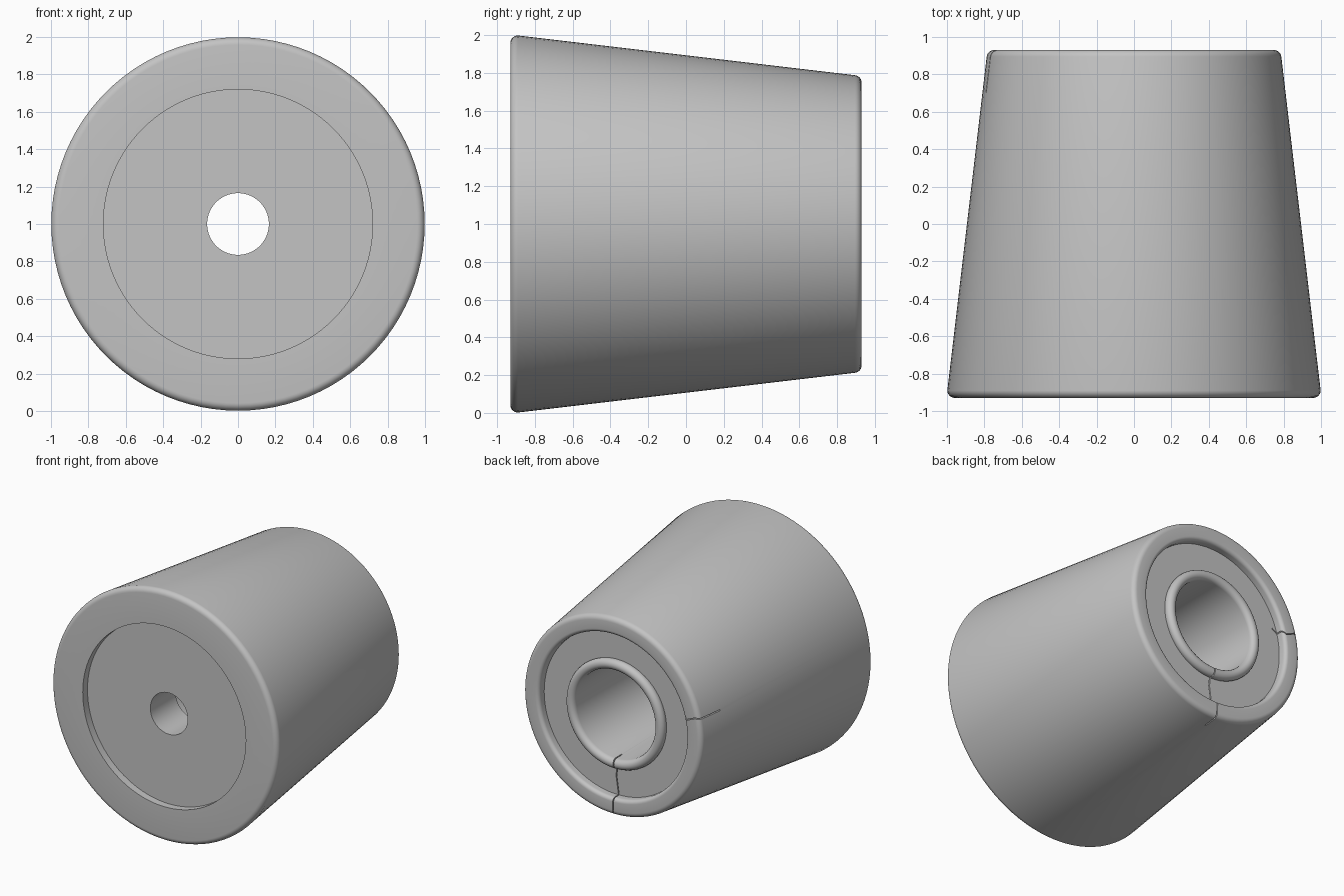
import bpy, bmesh, math
from mathutils import Vector

cube = bpy.data.objects.get("Cube")
if cube:
    bpy.data.objects.remove(cube, do_unlink=True)

SEGMENTS = 96
AXIS_Z = 1.0

grey = bpy.data.materials.new("plain_grey")
grey.use_nodes = True
tone = (0.55, 0.55, 0.55, 1)
grey.diffuse_color = tone
shader = next(n for n in grey.node_tree.nodes if n.type == 'BSDF_PRINCIPLED')
shader.inputs["Base Color"].default_value = tone


def arc(r, y, radius, start, end, steps=6):
    """Profile points (radius, y) along an arc, angles in degrees."""
    angles = [math.radians(start + (end - start) * i / steps) for i in range(steps + 1)]
    return [(r + radius * math.cos(a), y + radius * math.sin(a)) for a in angles]


def make_object(name, bm):
    bmesh.ops.recalc_face_normals(bm, faces=bm.faces)
    mesh = bpy.data.meshes.new(name)
    bm.to_mesh(mesh)
    bm.free()
    mesh.materials.append(grey)
    obj = bpy.data.objects.new(name, mesh)
    bpy.context.collection.objects.link(obj)
    return obj


def lathe(name, profile):
    """Turn a closed profile around the front-to-back axis."""
    bm = bmesh.new()
    rings = []
    for i in range(SEGMENTS):
        a = math.tau * i / SEGMENTS
        rings.append([bm.verts.new((r * math.cos(a), y, AXIS_Z + r * math.sin(a)))
                      for r, y in profile])
    n = len(profile)
    for i in range(SEGMENTS):
        one, two = rings[i], rings[(i + 1) % SEGMENTS]
        for j in range(n):
            k = (j + 1) % n
            bm.faces.new((one[j], one[k], two[k], two[j]))
    return make_object(name, bm)


def crack_cutter(name, path, width, y_start, y_end):
    """Thin jagged blade following an (x, z) path."""
    bm = bmesh.new()
    side = (Vector(path[-1]) - Vector(path[0])).normalized().orthogonal() * width / 2
    left = [Vector(p) + side for p in path]
    right = [Vector(p) - side for p in reversed(path)]
    face = bm.faces.new([bm.verts.new((p.x, y_start, p.y)) for p in left + right])
    moved = bmesh.ops.extrude_face_region(bm, geom=[face])["geom"]
    bmesh.ops.translate(bm, vec=(0, y_end - y_start, 0),
                        verts=[v for v in moved if isinstance(v, bmesh.types.BMVert)])
    obj = make_object(name, bm)
    obj.hide_render = True
    return obj


# Tapered body: front recess, small hole, wide bore, rolled bore lip, back recess
profile = [(0.165, -0.87), (0.72, -0.87), (0.72, -0.93)]
profile += arc(0.958, -0.89, 0.04, -90, 0)
profile += arc(0.748, 0.89, 0.04, 7, 90)
profile += arc(0.68, 0.90, 0.03, 90, 180)
profile += [(0.65, 0.86)]
profile += arc(0.393, 0.875, 0.04, -22, 180, 10)
profile += [(0.353, -0.55), (0.165, -0.55)]
body = lathe("tapered_body", profile)

# Hairline cracks running in from the back end
cutters = [
    crack_cutter("lower_crack_cutter",
                 [(0.02, 0.72), (0.0, 0.62), (0.012, 0.5), (-0.008, 0.36), (0.0, 0.1)],
                 0.008, 0.8, 1.0),
    crack_cutter("side_crack_cutter",
                 [(-0.58, 1.2), (-0.66, 1.15), (-0.73, 1.18), (-0.95, 1.16)],
                 0.008, 0.7, 1.0),
]
bpy.context.view_layer.objects.active = body
body.select_set(True)
for cutter in cutters:
    cut = body.modifiers.new("crack", 'BOOLEAN')
    cut.operation = 'DIFFERENCE'
    cut.solver = 'EXACT'
    cut.object = cutter
    bpy.ops.object.modifier_apply(modifier=cut.name)
    bpy.data.objects.remove(cutter, do_unlink=True)

bpy.ops.object.shade_smooth_by_angle(angle=math.radians(35))
